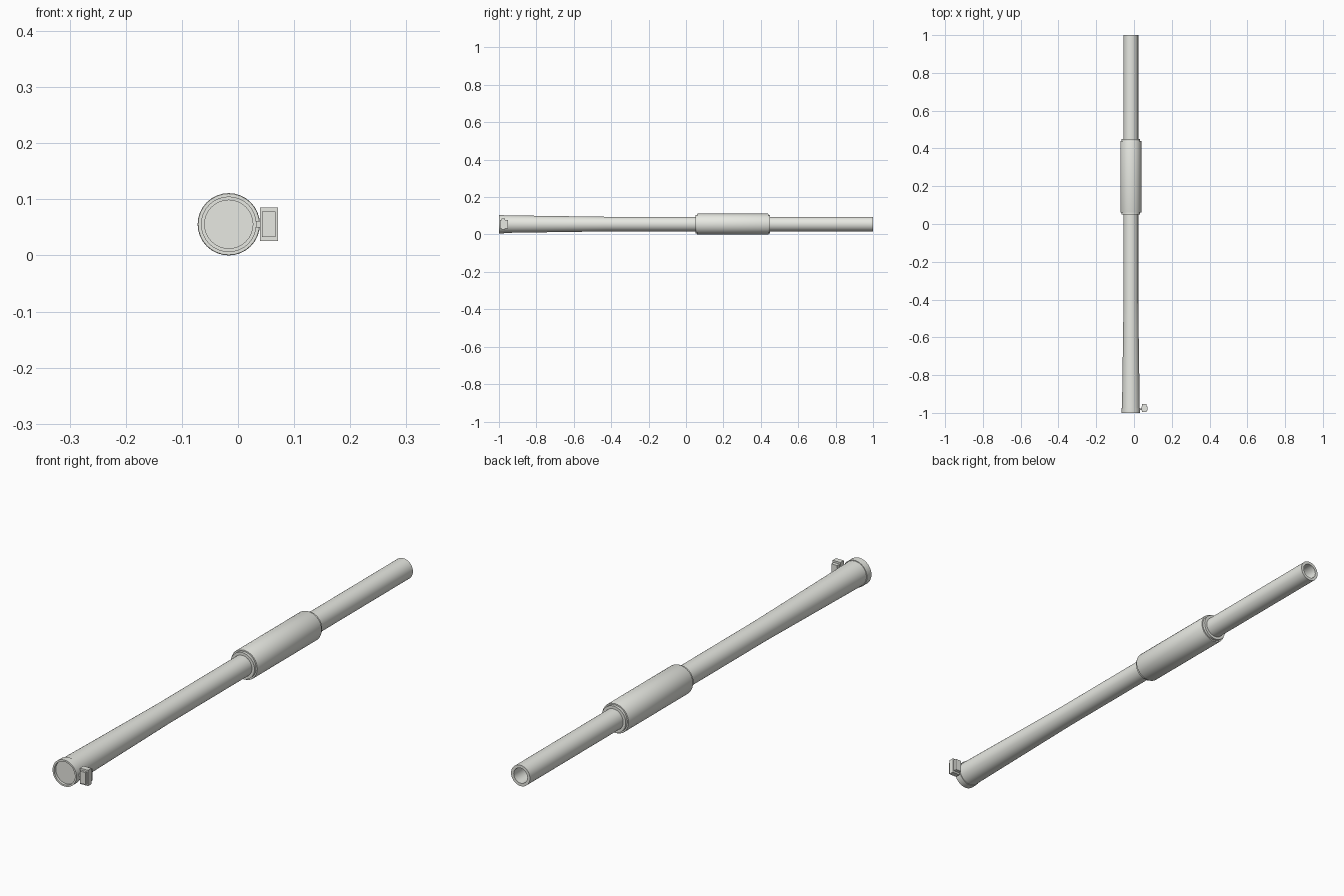
import bpy, bmesh, math

if "Cube" in bpy.data.objects:
    bpy.data.objects.remove(bpy.data.objects["Cube"])

CX, CZ = -0.0165, 0.0555   # tube axis, running along y

# Pale off-white paint shared by every part
paint = bpy.data.materials.new("pale_paint")
paint.diffuse_color = (0.8, 0.81, 0.76, 1)
paint.use_nodes = True
paint.node_tree.nodes["Principled BSDF"].inputs["Base Color"].default_value = paint.diffuse_color


def finish(name, bm, angle=30):
    bmesh.ops.recalc_face_normals(bm, faces=bm.faces)
    me = bpy.data.meshes.new(name)
    bm.to_mesh(me)
    bm.free()
    me.materials.append(paint)
    ob = bpy.data.objects.new(name, me)
    bpy.context.collection.objects.link(ob)
    bpy.ops.object.select_all(action='DESELECT')
    ob.select_set(True)
    bpy.context.view_layer.objects.active = ob
    bpy.ops.object.shade_smooth_by_angle(angle=math.radians(angle))
    return ob


def lathe(name, profile, sides=32, closed=False):
    """Spin (y, radius) points round the tube axis; open ends are capped."""
    bm = bmesh.new()
    rings = []
    for y, r in profile:
        rings.append([bm.verts.new((CX + r * math.cos(2 * math.pi * i / sides), y,
                                    CZ + r * math.sin(2 * math.pi * i / sides)))
                      for i in range(sides)])
    pairs = list(zip(rings, rings[1:]))
    if closed:
        pairs.append((rings[-1], rings[0]))
    for a, b in pairs:
        for i in range(sides):
            j = (i + 1) % sides
            bm.faces.new((a[i], a[j], b[j], b[i]))
    if not closed:
        bm.faces.new(rings[0])
        bm.faces.new(rings[-1])
    return finish(name, bm)


def loft(name, sections):
    """Join rectangles (y, x0, x1, z0, z1) into a capped block."""
    bm = bmesh.new()
    rings = [[bm.verts.new(p) for p in ((x0, y, z0), (x1, y, z0), (x1, y, z1), (x0, y, z1))]
             for y, x0, x1, z0, z1 in sections]
    for a, b in zip(rings, rings[1:]):
        for i in range(4):
            j = (i + 1) % 4
            bm.faces.new((a[i], a[j], b[j], b[i]))
    bm.faces.new(rings[0])
    bm.faces.new(rings[-1])
    return finish(name, bm, 15)


# Main tube: tapers out towards the front, bored out at the rear
lathe("main_tube", [(-0.98, 0.047), (-0.42, 0.039), (1.0, 0.039), (1.0, 0.028), (0.8, 0.028)])

# Front rim ring with a recessed end plate
lathe("front_rim", [(-0.99, 0.043), (-1.0, 0.043), (-1.0, 0.0495),
                    (-0.974, 0.0495), (-0.974, 0.04)])

# Thick sleeve with a stepped collar at each end
lathe("sleeve", [(0.05, 0.037), (0.05, 0.0495), (0.06, 0.0495), (0.06, 0.0545), (0.063, 0.0555),
                 (0.437, 0.0555), (0.44, 0.0545), (0.44, 0.0495), (0.45, 0.0495), (0.45, 0.037)],
      closed=True)

# Side clamp knob: wide middle plate between two smaller ones, on a short stem
wide, small = (0.039, 0.0715, 0.026, 0.085), (0.043, 0.067, 0.033, 0.078)
loft("side_knob", [(-0.995, *small), (-0.987, *small), (-0.987, *wide),
                   (-0.967, *wide), (-0.967, *small), (-0.953, *small)])
loft("knob_stem", [(-0.984, 0.022, 0.045, 0.05, 0.061), (-0.976, 0.022, 0.045, 0.05, 0.061)])
